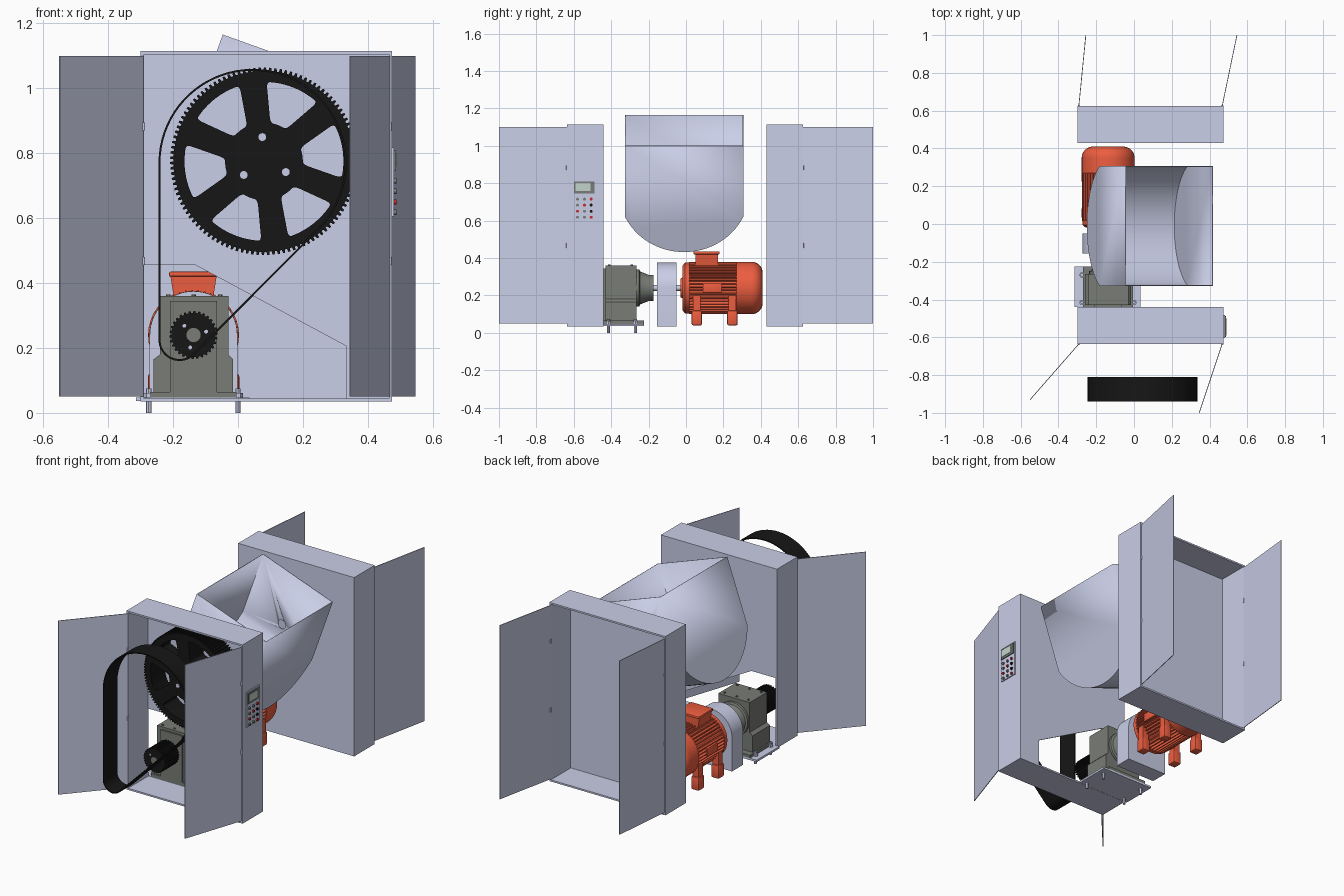
import bpy, bmesh
from math import sin, cos, pi, asin, radians, atan2, hypot
from mathutils import Vector

if "Cube" in bpy.data.objects:
    bpy.data.objects.remove(bpy.data.objects["Cube"])


def material(name, r, g, b):
    m = bpy.data.materials.new(name)
    m.diffuse_color = (r, g, b, 1)
    m.use_nodes = True
    m.node_tree.nodes["Principled BSDF"].inputs["Base Color"].default_value = m.diffuse_color
    return m


STEEL = material("lavender_steel", 0.59, 0.62, 0.80)
BLACK = material("black_rubber", 0.008, 0.008, 0.008)
ORANGE = material("orange_paint", 0.85, 0.11, 0.05)
GREY = material("grey_casting", 0.19, 0.20, 0.18)
RED = material("red_button", 0.6, 0.02, 0.02)
SCREEN = material("screen", 0.55, 0.65, 0.6)


def finish(name, bm, mat):
    bmesh.ops.remove_doubles(bm, verts=bm.verts, dist=1e-5)
    bmesh.ops.recalc_face_normals(bm, faces=bm.faces)
    me = bpy.data.meshes.new(name)
    bm.to_mesh(me)
    bm.free()
    me.materials.append(mat)
    ob = bpy.data.objects.new(name, me)
    bpy.context.collection.objects.link(ob)
    return ob


def box(name, x, y, z, mat=STEEL, bevel=0):
    bm = bmesh.new()
    bmesh.ops.create_cube(bm, size=1)
    for v in bm.verts:
        v.co = [a[0] + (c + 0.5) * (a[1] - a[0]) for a, c in zip((x, y, z), v.co)]
    if bevel:
        bmesh.ops.bevel(bm, geom=bm.edges[:], offset=bevel, segments=2, affect='EDGES', profile=0.5)
    return finish(name, bm, mat)


def extrude(name, loops, a, b, mat=STEEL):
    """Fill nested (x, z) loops, even-odd, and extrude from y=a to y=b."""
    cu = bpy.data.curves.new(name, 'CURVE')
    cu.dimensions, cu.fill_mode, cu.extrude = '2D', 'BOTH', abs(b - a) / 2
    for loop in loops:
        sp = cu.splines.new('POLY')
        sp.points.add(len(loop) - 1)
        sp.use_cyclic_u = True
        for p, (u, v) in zip(sp.points, loop):
            p.co = (u, v, 0, 1)
    tmp = bpy.data.objects.new(name + "_curve", cu)
    me = bpy.data.meshes.new_from_object(tmp)
    bpy.data.objects.remove(tmp)
    bm = bmesh.new()
    bm.from_mesh(me)
    for v in bm.verts:
        v.co = (v.co.x, v.co.z + (a + b) / 2, v.co.y)
    return finish(name, bm, mat)


def lathe(name, c, profile, mat, axis='y', n=40):
    """Revolve (radius, position) pairs about an axis through c."""
    bm = bmesh.new()
    rings = []
    for r, t in profile:
        ring = []
        for i in range(n):
            p, q = r * cos(2 * pi * i / n), r * sin(2 * pi * i / n)
            ring.append(bm.verts.new({'y': (c[0] + p, t, c[1] + q), 'z': (c[0] + p, c[1] + q, t),
                                      'x': (t, c[0] + p, c[1] + q)}[axis]))
        rings.append(ring)
    for r0, r1 in zip(rings, rings[1:]):
        for i in range(n):
            bm.faces.new((r0[i], r0[i - 1], r1[i - 1], r1[i]))
    bm.faces.new(rings[0])
    bm.faces.new(rings[-1])
    return finish(name, bm, mat)


def rod(name, c, r, a, b, mat, axis='y', n=24):
    return lathe(name, c, [(r, a), (r, b)], mat, axis, n)


def arc(c, r, a0, a1, n):
    return [(c[0] + r * cos(a0 + (a1 - a0) * i / n), c[1] + r * sin(a0 + (a1 - a0) * i / n)) for i in range(n + 1)]


def toothed(c, r0, r1, n, wide=0.5):
    pts = []
    for i in range(n):
        for r, f in ((r0, 0), (r1, 0.12), (r1, wide), (r0, wide + 0.12)):
            a = 2 * pi * (i + f) / n
            pts.append((c[0] + r * cos(a), c[1] + r * sin(a)))
    return pts


def rounded(pts, r, n=4):
    """Round the corners of a polygon."""
    out = []
    for i, p in enumerate(pts):
        p, q, s = Vector(p), Vector(pts[i - 1]), Vector(pts[(i + 1) % len(pts)])
        a = p + (q - p).normalized() * min(r, (q - p).length * 0.5)
        b = p + (s - p).normalized() * min(r, (s - p).length * 0.5)
        out += [tuple(a * (1 - t) ** 2 + p * 2 * t * (1 - t) + b * t * t) for t in [k / n for k in range(n + 1)]]
    return out


# two cabinets, open to the outside, each with a pair of open doors
X0, X1, Z0, Z1, T = -0.30, 0.475, 0.035, 1.115, 0.01
front_wall = [(X0, Z1), (X0, 0.455), (-0.13, 0.455), (0.335, 0.205), (0.335, Z0), (X1, Z0), (X1, Z1)]
rear_wall = [(X0, Z0), (X1, Z0), (X1, Z1), (X0, Z1)]
for name, wall, inner, outer, tips in (
        ("front", front_wall, -0.44, -0.635, ((-0.55, -0.93), (0.345, -1.0))),
        ("rear", rear_wall, 0.43, 0.625, ((-0.255, 1.0), (0.545, 1.0)))):
    s = 1 if outer > inner else -1
    ys = sorted((inner, outer))
    extrude(name + "_cabinet_wall", [wall], inner, inner + s * 0.006)
    box(name + "_cabinet_left", (X0, X0 + T), ys, (Z0, Z1))
    box(name + "_cabinet_right", (X1 - T, X1), ys, (Z0, Z1))
    box(name + "_cabinet_floor", (X0, X1), ys, (Z0, Z0 + T))
    box(name + "_cabinet_roof", (X0, X1), ys, (Z1 - T, Z1))
    for side, hx, (tx, ty) in (("left", X0 + 0.008, tips[0]), ("right", X1 - 0.008, tips[1])):
        length = hypot(tx - hx, ty - outer)
        door = box(f"{name}_{side}_door", (0, length), (-0.002, 0.002), (0.05, 1.10))
        door.location = (hx, outer, 0)
        door.rotation_euler.z = atan2(ty - outer, tx - hx)
        for z in (0.455, 0.87):
            rod(f"{name}_{side}_hinge", (hx, outer), 0.006, z, z + 0.025, STEEL, 'z', 12)

# tilted open hopper with a rounded bottom
u, d = Vector((0.942, 0, -0.337)), Vector((-0.337, 0, -0.942))
R, half, yc = 0.348, 0.315, -0.01
a = asin(half / R)
prof = [(-half, 0)] + [(R * sin(t), 0.252 + R * cos(t)) for t in [-a + 2 * a * i / 32 for i in range(33)]] + [(half, 0)]
bm = bmesh.new()
ends = [[bm.verts.new(Vector((-0.045, yc + y, 1.165)) + u * L + d * h) for y, h in prof] for L in (0, 0.49)]
for i in range(len(prof) - 1):
    bm.faces.new((ends[0][i], ends[0][i + 1], ends[1][i + 1], ends[1][i]))
for e in ends:
    bm.faces.new(e)
hopper = finish("hopper", bm, STEEL)
sol = hopper.modifiers.new("thickness", 'SOLIDIFY')
sol.thickness, sol.offset = 0.006, 0
cutter = rod("hopper_shaft_cutter", (0.08, 0.775), 0.026, -0.4, 0.4, STEEL)
cutter.hide_render = True
cut = hopper.modifiers.new("shaft_holes", 'BOOLEAN')
cut.object, cut.operation = cutter, 'DIFFERENCE'

# large spoked timing pulley
C = (0.08, 0.775)
loops = [toothed(C, 0.279, 0.289, 110)]
for k in range(6):
    mid = radians(128 + 60 * k)
    ai, ao = pi / 6 - asin(0.036 / 0.12), pi / 6 - asin(0.042 / 0.245)
    win = arc(C, 0.245, mid - ao, mid + ao, 8) + arc(C, 0.12, mid + ai, mid - ai, 3)
    loops.append(rounded(win, 0.02))
extrude("large_pulley", loops, -0.60, -0.47, BLACK)
rod("large_pulley_shaft", C, 0.03, -0.49, -0.44, GREY)
for k in range(3):
    t = radians(94 + 120 * k)
    rod("large_pulley_bolt", (C[0] + 0.075 * cos(t), C[1] + 0.075 * sin(t)), 0.012, -0.602, -0.56, STEEL)

# small timing pulley on the gearbox shaft
G = (-0.137, 0.24)
extrude("small_pulley", [toothed(G, 0.068, 0.074, 30)], -0.60, -0.47, BLACK)
rod("gearbox_output_shaft", G, 0.022, -0.604, -0.43, GREY)
for k in range(3):
    t = radians(15 + 120 * k)
    rod("small_pulley_bolt", (G[0] + 0.04 * cos(t), G[1] + 0.04 * sin(t)), 0.006, -0.602, -0.58, STEEL, n=12)

# drive belt hung in front of the cabinet
def belt_loop(k):
    low = radians(-45.2)
    return arc((0.045, 0.77), 0.29 - k, low, pi, 48) + arc((-0.18, 0.225), 0.065 - k, pi, 2 * pi + low, 20)


extrude("drive_belt", [belt_loop(0), belt_loop(0.006)], -0.94, -0.81, BLACK)

# gearbox with its flange, base plate and bolts
extrude("gearbox_body", [[(-0.24, 0.18), (-0.24, 0.36), (-0.03, 0.36), (-0.03, 0.18), (-0.015, 0.165),
                          (-0.015, 0.055), (-0.26, 0.055), (-0.26, 0.165)]], -0.43, -0.265, GREY)
box("gearbox_front_boss", (-0.21, -0.065), (-0.44, -0.43), (0.055, 0.345), GREY)
box("gearbox_foot", (-0.27, -0.005), (-0.44, -0.225), (0.048, 0.065), GREY)
lathe("gearbox_flange", G, [(0.10, -0.265), (0.10, -0.25), (0.088, -0.245), (0.07, -0.20), (0.07, -0.175)], GREY)
rod("input_shaft", G, 0.015, -0.2, 0.0, STEEL)
box("gearbox_base_plate", (-0.315, 0.035), (-0.44, -0.225), (0.036, 0.048))
for x in (-0.275, 0.0):
    for y in (-0.415, -0.27):
        rod("anchor_bolt", (x, y), 0.008, 0.0, 0.075, STEEL, 'z', 12)
        rod("anchor_nut", (x, y), 0.015, 0.048, 0.062, STEEL, 'z', 6)
for x in (-0.215, -0.137, -0.055):
    for y in (-0.41, -0.29):
        rod("gearbox_lid_bolt", (x, y), 0.007, 0.355, 0.365, GREY, 'z', 6)

# arched coupling guard
extrude("coupling_guard", [arc((-0.137, 0.24), 0.135, 0, pi, 28) + [(-0.272, 0.035), (-0.002, 0.035)]],
        -0.155, -0.05)

# motor: finned body, end shield, fan cowl, terminal box, feet
extrude("motor_finned_body", [toothed(G, 0.122, 0.139, 44, 0.35)], 0.015, 0.275, ORANGE)
lathe("motor_end_shield", G, [(0.05, -0.03), (0.055, -0.02), (0.12, -0.018), (0.136, -0.005), (0.136, 0.02)], ORANGE)
cowl = [(0.14, 0.27), (0.14, 0.35)] + [(0.08 + 0.06 * cos(t), 0.35 + 0.06 * sin(t)) for t in
                                       [pi / 2 * i / 8 for i in range(1, 9)]]
lathe("motor_fan_cowl", G, cowl, ORANGE)
extrude("motor_terminal_box", [[(-0.195, 0.34), (-0.208, 0.42), (-0.066, 0.42), (-0.079, 0.34)]], 0.05, 0.17, ORANGE)
box("motor_terminal_lid", (-0.212, -0.062), (0.04, 0.18), (0.42, 0.435), ORANGE, 0.004)
for s in (-1, 1):
    xs = sorted((G[0] + s * 0.10, G[0] + s * 0.139))
    box("motor_side_pad", xs, (0.09, 0.19), (0.215, 0.265), ORANGE, 0.003)
    for y in (0.058, 0.248):
        xf = G[0] + s * 0.115
        box("motor_foot", (xf - 0.026, xf + 0.026), (y - 0.028, y + 0.028), (0.04, 0.12), ORANGE, 0.008)
        box("motor_foot_web", (xf - 0.02, xf + 0.02), (y - 0.02, y + 0.02), (0.11, 0.20), ORANGE)

# control panel on the right side of the front cabinet
box("control_panel", (X1, 0.481), (-0.603, -0.483), (0.605, 0.818))
box("screen_frame", (0.48, 0.487), (-0.598, -0.488), (0.745, 0.808), GREY)
box("screen_glass", (0.486, 0.489), (-0.590, -0.51), (0.758, 0.80), SCREEN)
for r, z in enumerate((0.715, 0.683, 0.65, 0.618)):
    for k, y in enumerate((-0.58, -0.543, -0.507)):
        mat = RED if (r + k) % 3 == 2 else BLACK if k == 2 else GREY
        rod("button", (y, z), 0.008, 0.48, 0.489, mat, 'x', 16)

# smooth the round surfaces, keep edges sharp
for ob in bpy.context.scene.objects:
    ob.select_set(True)
bpy.context.view_layer.objects.active = hopper
bpy.ops.object.shade_smooth_by_angle(angle=radians(30))
